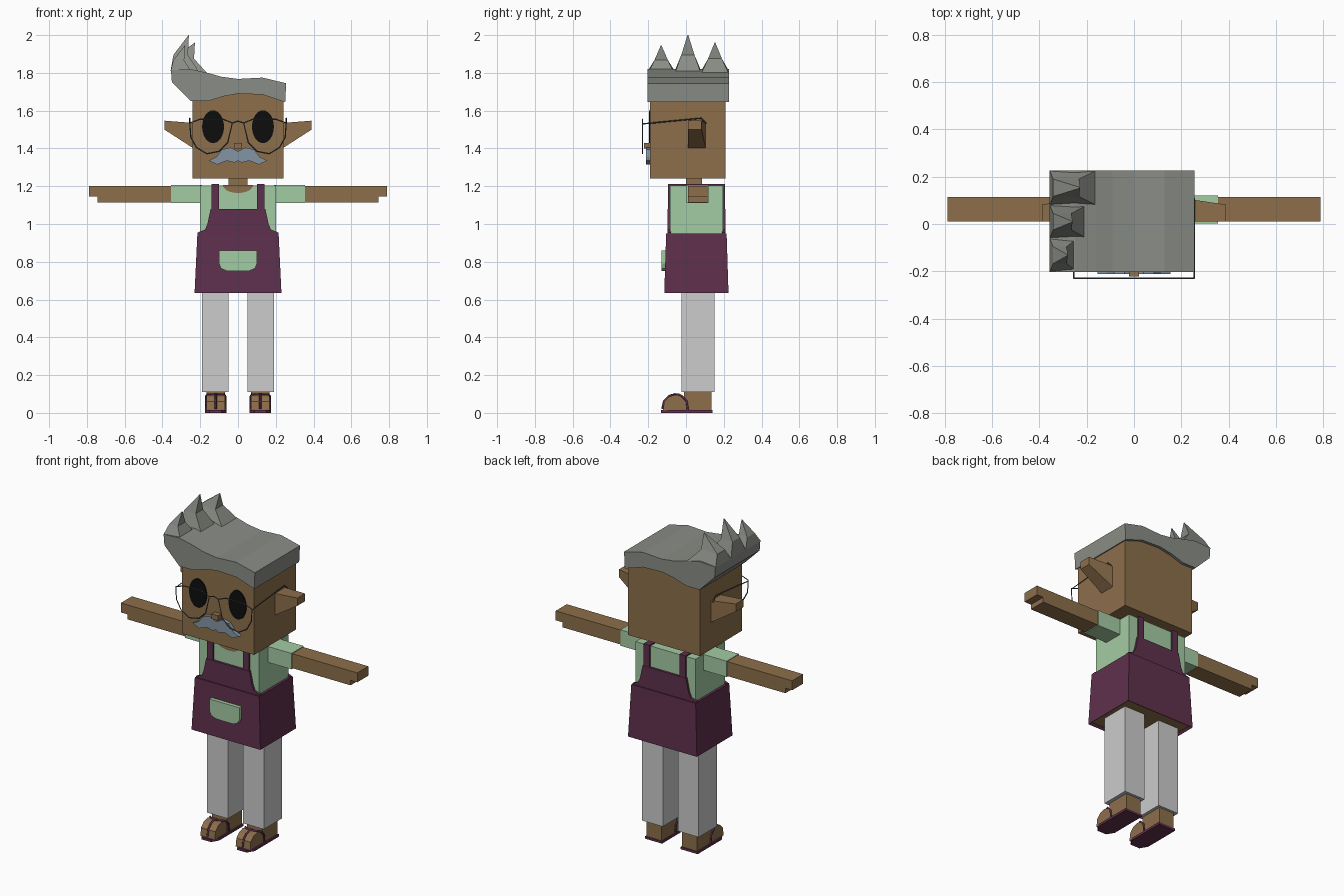
import bpy, bmesh
from math import sin, cos, pi

cube = bpy.data.objects.get("Cube")
if cube:
    bpy.data.objects.remove(cube, do_unlink=True)


def material(name, rgb):
    lin = [((c / 255 + 0.055) / 1.055) ** 2.4 if c > 10 else c / 255 / 12.92 for c in rgb]
    m = bpy.data.materials.new(name)
    m.use_nodes = True
    m.diffuse_color = (*lin, 1)
    m.node_tree.nodes["Principled BSDF"].inputs["Base Color"].default_value = (*lin, 1)
    return m


SKIN = material("brown skin", (141, 111, 75))
HAIR = material("grey hair", (138, 141, 134))
MINT = material("mint cloth", (164, 204, 164))
PLUM = material("plum cloth", (95, 48, 77))
TROUSER = material("pale grey cloth", (204, 204, 204))
BLACK = material("black", (13, 13, 13))
WIRE = material("dark wire", (75, 82, 86))
WHISKER = material("blue grey whiskers", (132, 149, 165))


def loft(name, rings, mat):
    """Skin matching rings of points and cap both ends."""
    bm = bmesh.new()
    vs = [[bm.verts.new(p) for p in ring] for ring in rings]
    n = len(vs[0])
    for a, b in zip(vs, vs[1:]):
        for i in range(n):
            j = (i + 1) % n
            bm.faces.new((a[i], a[j], b[j], b[i]))
    bm.faces.new(vs[0][::-1])
    bm.faces.new(vs[-1])
    bmesh.ops.recalc_face_normals(bm, faces=bm.faces)
    me = bpy.data.meshes.new(name)
    bm.to_mesh(me)
    bm.free()
    me.materials.append(mat)
    ob = bpy.data.objects.new(name, me)
    bpy.context.collection.objects.link(ob)
    return ob


def rect(x0, x1, y0, y1, z):
    return [(x0, y0, z), (x1, y0, z), (x1, y1, z), (x0, y1, z)]


def box(name, x0, x1, y0, y1, z0, z1, mat):
    return loft(name, [rect(x0, x1, y0, y1, z0), rect(x0, x1, y0, y1, z1)], mat)


def front_prism(name, pts, y0, y1, mat):
    return loft(name, [[(x, y, z) for x, z in pts] for y in (y0, y1)], mat)


def side_prism(name, pts, x0, x1, mat):
    return loft(name, [[(x, y, z) for y, z in pts] for x in (x0, x1)], mat)


def wire(name, paths, radius, mat):
    cu = bpy.data.curves.new(name, "CURVE")
    cu.dimensions = "3D"
    cu.bevel_depth = radius
    cu.bevel_resolution = 0
    for pts, closed in paths:
        sp = cu.splines.new("POLY")
        sp.points.add(len(pts) - 1)
        for p, co in zip(sp.points, pts):
            p.co = (*co, 1)
        sp.use_cyclic_u = closed
    cu.materials.append(mat)
    bpy.context.collection.objects.link(bpy.data.objects.new(name, cu))


def mirrored(half):
    """Complete a half outline that starts and ends on the centre line."""
    return half + [(-x, z) for x, z in half[-2:0:-1]]


# Head and neck
box("head", -.24, .24, -.19, .21, 1.24, 1.72, SKIN)
box("neck", -.05, .05, 0, .085, 1.15, 1.25, SKIN)
box("nose", -.022, .022, -.222, -.18, 1.4, 1.43, SKIN)
front_prism("moustache", mirrored([(0, 1.385), (.04, 1.405), (.085, 1.395), (.115, 1.355),
            (.155, 1.335), (.11, 1.315), (.06, 1.335), (.02, 1.325), (0, 1.335)]),
            -.212, -.185, WHISKER)

# Hair cap with a swept crest of spikes on one side
front_prism("hair", [(-.25, 1.65), (-.16, 1.65), (-.08, 1.675), (0, 1.69), (.13, 1.685),
            (.25, 1.645), (.255, 1.745), (.13, 1.775), (0, 1.768), (-.09, 1.78),
            (-.16, 1.8), (-.25, 1.82), (-.355, 1.815), (-.35, 1.75)], -.203, .227, HAIR)
spikes = [("front", -.203, -.06, -.28, 1.945, -.24),
          ("middle", -.06, .08, -.26, 2.0, -.2),
          ("back", .08, .227, -.228, 1.96, -.16)]
for label, y0, y1, tip_x, tip_z, inner in spikes:
    c, h = (y0 + y1) / 2, (y1 - y0) / 4
    base = [(-.357, y0, 1.81), (inner, y0, 1.795), (inner, y1, 1.795), (-.357, y1, 1.81)]
    mid = rect(-.342, tip_x - .005, c - h, c + h, (1.81 + tip_z) / 2 - .01)
    tip = rect(tip_x - .002, tip_x, c - .002, c + .002, tip_z)
    loft(label + "_hair_spike", [base, mid, tip], HAIR)

# Torso with a round neckline
box("shirt", -.2, .2, -.085, .195, .9, 1.205, MINT)
front_prism("neckline", [(.08 * cos(a), 1.206 - .042 * sin(a))
            for a in [pi * i / 10 for i in range(11)]], -.09, -.08, SKIN)
box("neck_opening", -.08, .08, -.09, .1, 1.2, 1.207, SKIN)

# Apron skirt with its open underside
skirt = loft("apron_skirt", [rect(-.23, .23, -.115, .225, .635),
             rect(-.215, .215, -.105, .215, .95)], PLUM)
skirt.data.materials.append(SKIN)
bm = bmesh.new()
bm.from_mesh(skirt.data)
bottom = min(bm.faces, key=lambda f: f.calc_center_median().z)
bmesh.ops.inset_individual(bm, faces=[bottom], thickness=.018)
bottom.material_index = 1
for v in bottom.verts:
    v.co.z += .012
bm.to_mesh(skirt.data)
bm.free()

# Apron bibs, front and back
bib = mirrored([(0, .94), (.215, .94), (.213, .955), (.175, .97), (.162, 1.0),
                (.145, 1.08), (0, 1.08)])
front_prism("front_bib", bib, -.098, -.08, PLUM)
front_prism("back_bib", bib, .19, .208, PLUM)
front_prism("pocket", mirrored([(0, .86), (.1, .86), (.1, .79), (.09, .765), (.06, .752),
            (0, .75)]), -.13, -.1, MINT)

# Spectacles: two rims, a bridge and two temples
rim = [(.03, 1.535), (.08, 1.555), (.2, 1.555), (.255, 1.535), (.25, 1.46), (.22, 1.405),
       (.165, 1.372), (.1, 1.385), (.055, 1.43)]
paths = [([(-.03, -.23, 1.535), (0, -.23, 1.545), (.03, -.23, 1.535)], False)]
for s in (-1, 1):
    paths.append(([(s * x, -.23, z) for x, z in rim], True))
    paths.append(([(s * .255, -.23, 1.53), (s * .255, .08, 1.56), (s * .255, .108, 1.53)], False))
wire("spectacles", paths, .0035, WIRE)

# Paired parts
for side, s in (("right", -1), ("left", 1)):
    def pair(name, x0, x1, *rest):
        return box(side + "_" + name, s * x0, s * x1, *rest)

    front_prism(side + "_eye", [(s * .132 + .058 * cos(a), 1.515 + .087 * sin(a))
                for a in [2 * pi * i / 24 for i in range(24)]], -.196, -.188, BLACK)
    loft(side + "_ear", [
        [(s * .235, .01, 1.4), (s * .235, .105, 1.4), (s * .235, .105, 1.535), (s * .235, .01, 1.535)],
        [(s * .39, .01, 1.5), (s * .39, .082, 1.5), (s * .39, .082, 1.547), (s * .39, .01, 1.547)]],
        SKIN)

    # Arm
    pair("sleeve", .19, .355, .003, .12, 1.11, 1.206, MINT)
    pair("arm", .35, .745, .01, .115, 1.115, 1.202, SKIN)
    pair("fingers", .74, .79, .01, .115, 1.145, 1.202, SKIN)

    # Apron strap over the shoulder
    pair("front_strap", .1, .14, -.096, -.08, 1.07, 1.213, PLUM)
    pair("back_strap", .1, .14, .19, .206, 1.07, 1.213, PLUM)
    pair("shoulder_strap", .1, .14, -.096, .206, 1.2, 1.213, PLUM)

    # Leg and foot
    pair("trouser_leg", .05, .19, -.025, .15, .11, .66, TROUSER)
    pair("heel", .068, .168, -.01, .135, .01, .115, SKIN)
    toe = [(.01, .012), (.005, .06), (-.02, .088), (-.055, .096), (-.09, .086),
           (-.115, .06), (-.122, .012)]
    side_prism(side + "_toes", toe, s * .07, s * .166, SKIN)
    sole = [(.062, .14), (.176, .14), (.176, -.09), (.15, -.133), (.088, -.133), (.062, -.09)]
    loft(side + "_sole", [[(s * x, y, z) for x, y in sole] for z in (0, .014)], PLUM)
    top = (s * .118, -.06, .098)
    straps = [([(s * .118, -.125, .02), (s * .118, -.116, .062), (s * .118, -.09, .089), top], False)]
    for edge in (.066, .17):
        straps.append(([top, (s * (edge * .8 + .0236), -.04, .098), (s * edge, -.02, .088),
                        (s * edge, .003, .062), (s * edge, .01, .012)], False))
    wire(side + "_sandal_strap", straps, .006, PLUM)
